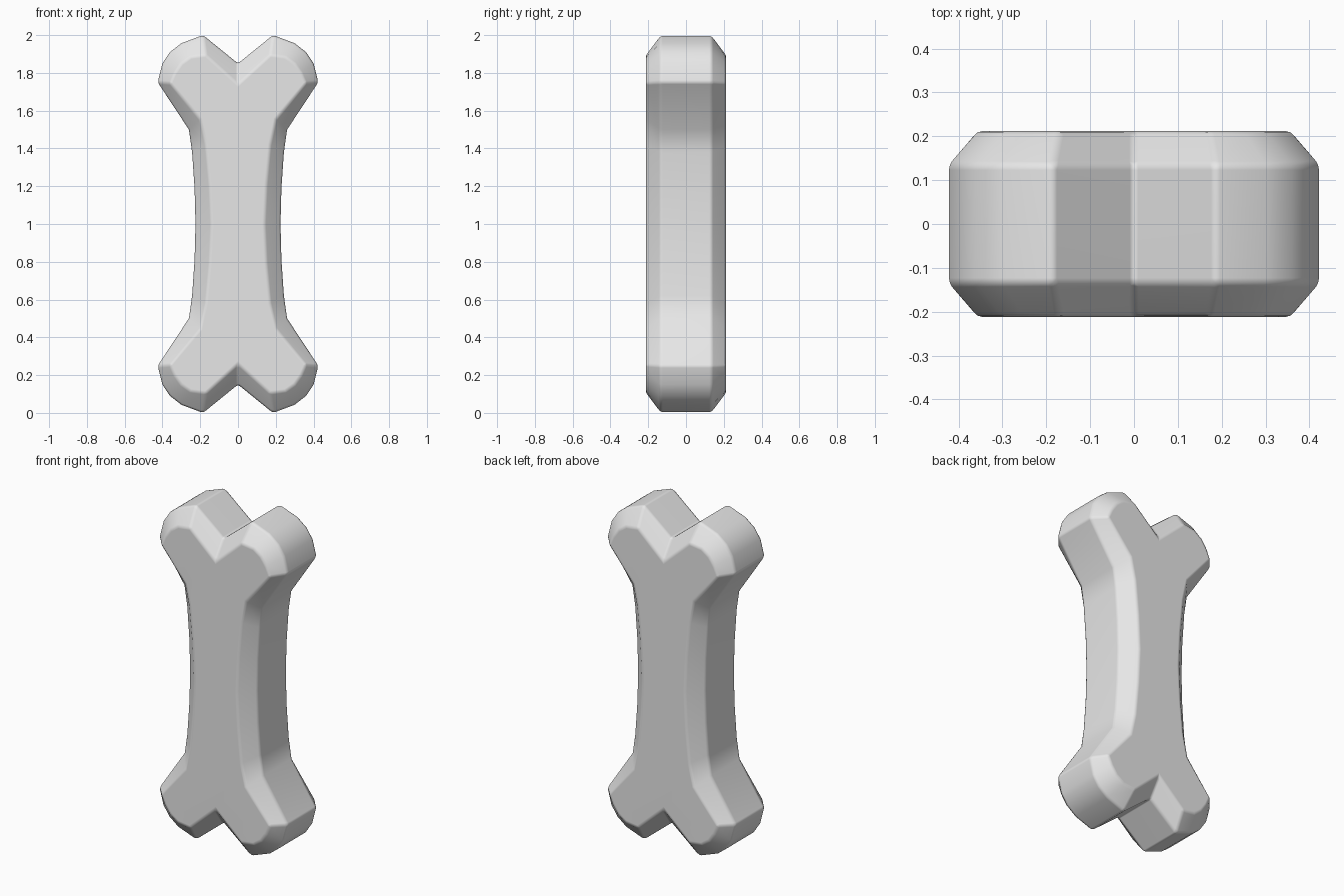
import bpy, bmesh

if "Cube" in bpy.data.objects:
    bpy.data.objects.remove(bpy.data.objects["Cube"])

# Quarter outlines (x, z above the middle), from the end notch to mid shaft
RIM = [(0, 0.85), (0.185, 1.0), (0.30, 0.957), (0.36, 0.91), (0.40, 0.85),
       (0.425, 0.75), (0.26, 0.50), (0.243, 0.38), (0.23, 0.19), (0.225, 0)]
FACE = [(0, 0.74), (0.17, 0.895), (0.25, 0.885), (0.30, 0.85), (0.335, 0.80),
        (0.36, 0.745), (0.20, 0.555), (0.17, 0.42), (0.15, 0.21), (0.14, 0)]
RIM_Y, FACE_Y = 0.135, 0.212


def full_loop(quarter):
    """Mirror a quarter outline into a closed loop."""
    half = quarter + [(x, -z) for x, z in quarter[-2::-1]]
    return half + [(-x, z) for x, z in half[-2:0:-1]]


def add_ring(bm, quarter, y):
    return [bm.verts.new((x, y, z + 1)) for x, z in full_loop(quarter)]


# Bone: flat front and back, wide chamfers, straight rim
bm = bmesh.new()
rings = [add_ring(bm, FACE, -FACE_Y), add_ring(bm, RIM, -RIM_Y),
         add_ring(bm, RIM, RIM_Y), add_ring(bm, FACE, FACE_Y)]
n = len(rings[0])
for a, b in zip(rings, rings[1:]):
    for i in range(n):
        j = (i + 1) % n
        bm.faces.new((a[i], a[j], b[j], b[i]))
bm.faces.new(rings[0])
bm.faces.new(rings[-1])
bmesh.ops.recalc_face_normals(bm, faces=bm.faces)
mesh = bpy.data.meshes.new("bone")
bm.to_mesh(mesh)
bm.free()
bone = bpy.data.objects.new("bone", mesh)
bpy.context.collection.objects.link(bone)

# Bone colour
grey = bpy.data.materials.new("light grey")
grey.diffuse_color = (0.8, 0.8, 0.8, 1)
grey.use_nodes = True
grey.node_tree.nodes["Principled BSDF"].inputs["Base Color"].default_value = grey.diffuse_color
mesh.materials.append(grey)

# Softened edges
bevel = bone.modifiers.new("soft edges", 'BEVEL')
bevel.width = 0.012
bevel.segments = 2
bevel.limit_method = 'ANGLE'
bevel.angle_limit = 0.45
bpy.context.view_layer.objects.active = bone
bone.select_set(True)
bpy.ops.object.shade_smooth()
bone.modifiers.new("even shading", 'WEIGHTED_NORMAL')
